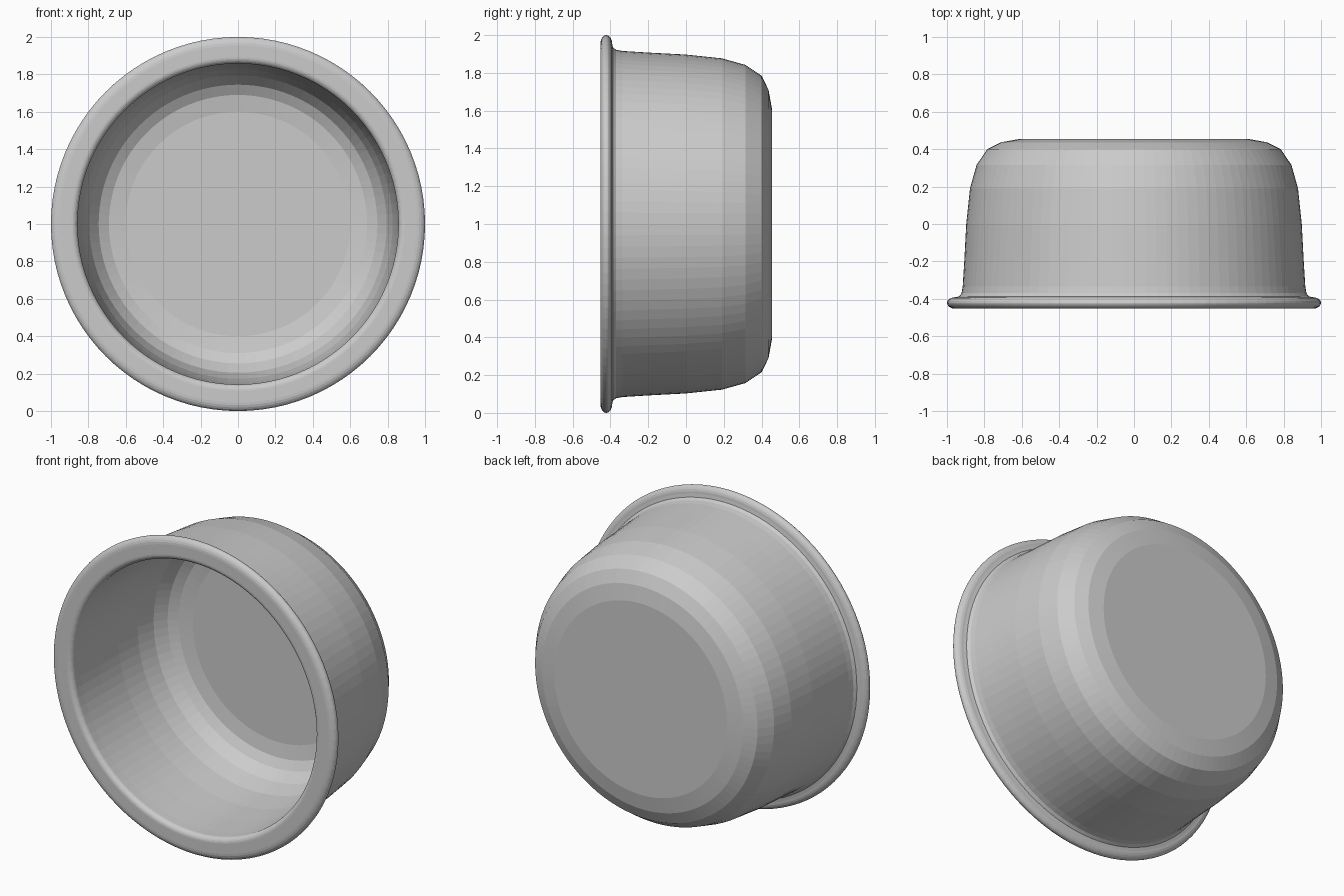
import bpy, bmesh, math
from mathutils import Vector

old = bpy.data.objects.get("Cube")
if old:
    bpy.data.objects.remove(old, do_unlink=True)

SEGMENTS = 96
CENTRE = Vector((0, 0, 1))


def arc(cx, cy, rx, ry, start, end, steps):
    """Elliptical arc as (radius, depth) points, angles in degrees."""
    angles = [math.radians(start + (end - start) * i / steps) for i in range(steps + 1)]
    return [(cx + rx * math.cos(a), cy + ry * math.sin(a)) for a in angles]


def lathe(name, profile):
    """Revolve a (radius, depth) profile about the horizontal front-back axis."""
    bm = bmesh.new()
    verts = [bm.verts.new(CENTRE + Vector((r, y, 0))) for r, y in profile]
    edges = [bm.edges.new(pair) for pair in zip(verts, verts[1:])]
    bmesh.ops.spin(bm, geom=verts + edges, cent=CENTRE, axis=(0, 1, 0),
                   angle=math.tau, steps=SEGMENTS, use_merge=False)
    bmesh.ops.remove_doubles(bm, verts=bm.verts, dist=0.0005)
    # Close the flat discs of the base and the inner floor
    bmesh.ops.holes_fill(bm, edges=[e for e in bm.edges if e.is_boundary], sides=0)
    bmesh.ops.recalc_face_normals(bm, faces=bm.faces)
    mesh = bpy.data.meshes.new(name)
    bm.to_mesh(mesh)
    bm.free()
    obj = bpy.data.objects.new(name, mesh)
    bpy.context.collection.objects.link(obj)
    return obj


# Outer wall, from the flat base to the flared neck under the rim
outer_wall = [(0.61, 0.455), (0.71, 0.437), (0.785, 0.40), (0.842, 0.315),
              (0.877, 0.19), (0.897, 0.0), (0.907, -0.19), (0.916, -0.335),
              (0.922, -0.37), (0.935, -0.387)]

# Rolled rim: rounded outer edge, flat front, rounded inner lip
rim = arc(0.955, -0.422, 0.045, 0.031, 90, -90, 10)
lip = arc(0.892, -0.422, 0.034, 0.031, 270, 180, 6)

# Inner wall, from the lip down to the floor
inner_wall = [(0.858, -0.37), (0.853, -0.19), (0.845, 0.0), (0.827, 0.17),
              (0.795, 0.285), (0.745, 0.355), (0.69, 0.387), (0.60, 0.402)]

lathe("round_bowl", outer_wall + rim + lip + inner_wall)
